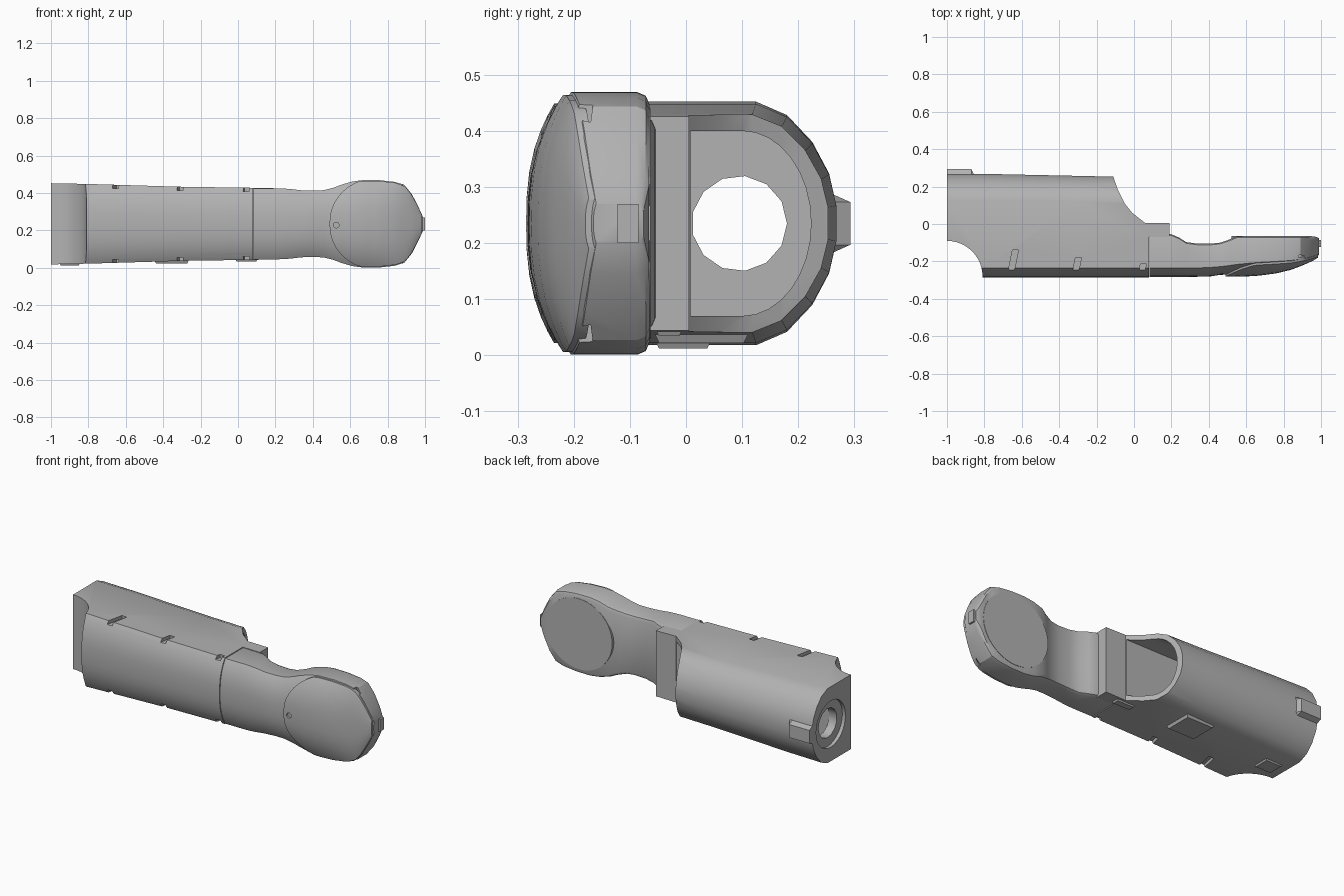
import bpy, bmesh, math
from mathutils import Vector

if "Cube" in bpy.data.objects:
    bpy.data.objects.remove(bpy.data.objects["Cube"], do_unlink=True)

MID = 0.235          # height of the long axis
STEPS = 14           # facets across the curved front

grey = bpy.data.materials.new("plain grey")
grey.use_nodes = True
grey.diffuse_color = (0.45, 0.45, 0.45, 1)
grey.node_tree.nodes["Principled BSDF"].inputs["Base Color"].default_value = grey.diffuse_color


def loft(name, rings):
    """Skin a list of equal-length closed rings and cap both ends."""
    bm = bmesh.new()
    loops = [[bm.verts.new(p) for p in ring] for ring in rings]
    n = len(loops[0])
    for a, b in zip(loops, loops[1:]):
        for i in range(n):
            j = (i + 1) % n
            bm.faces.new((a[i], a[j], b[j], b[i]))
    bm.faces.new(loops[0])
    bm.faces.new(loops[-1])
    bmesh.ops.recalc_face_normals(bm, faces=bm.faces)
    mesh = bpy.data.meshes.new(name)
    bm.to_mesh(mesh)
    bm.free()
    mesh.materials.append(grey)
    obj = bpy.data.objects.new(name, mesh)
    bpy.context.collection.objects.link(obj)
    return obj


def prism(name, pts, axis, lo, hi):
    """Extrude a flat outline along x, y or z."""
    def place(p, d):
        v = list(p)
        v.insert("xyz".index(axis), d)
        return Vector(v)
    return loft(name, [[place(p, d) for p in pts] for d in (lo, hi)])


def circle(a, b, r, n):
    return [(a + r * math.cos(math.tau * i / n), b + r * math.sin(math.tau * i / n))
            for i in range(n)]


def activate(obj):
    bpy.ops.object.select_all(action='DESELECT')
    obj.select_set(True)
    bpy.context.view_layer.objects.active = obj


def cut(obj, cutter):
    mod = obj.modifiers.new("cut", 'BOOLEAN')
    mod.operation = 'DIFFERENCE'
    mod.solver = 'EXACT'
    mod.object = cutter
    activate(obj)
    bpy.ops.object.modifier_apply(modifier=mod.name)
    bpy.data.objects.remove(cutter, do_unlink=True)


def bulge(yf, ys, k):
    """Front surface: yf on the axis, falling back to ys at the sides."""
    return ys + (yf - ys) * (1 - abs(k) ** 2.6)


def front_points(yf, ys, h):
    ks = [math.sin(math.pi * (i / STEPS - 0.5)) for i in range(STEPS + 1)]
    return [(bulge(yf, ys, k), h * k) for k in ks]


def ring_at(x, pts):
    return [Vector((x, y, MID + z)) for y, z in pts]


# Main housing: curved front, rounded back, slight taper
def housing_ring(x, h, back):
    half = [(0.125, 1), (0.18, 0.89), (0.225, 0.67), (0.255, 0.41), (0.268, 0.15)]
    side = [(y * back, z * h) for y, z in half]
    return ring_at(x, front_points(-0.285, -0.235, h) + side + [(y, -z) for y, z in reversed(side)])


housing = loft("housing", [housing_ring(-1, 0.217, 1), housing_ring(-0.8, 0.213, 1),
                           housing_ring(-0.3, 0.198, 0.96), housing_ring(0.19, 0.191, 0.92)])

# Scooped front corner, swept rear opening, and seat for the neck
cut(housing, prism("scoop_cutter", circle(-1, -0.28, 0.19, 48), "z", -1, 1))
sweep = [(-0.11, 0.4), (-0.11, 0.25), (-0.085, 0.18), (-0.05, 0.11), (-0.01, 0.06),
         (0.06, 0.005), (0.4, 0.005), (0.4, 0.4)]
cut(housing, prism("sweep_cutter", sweep, "z", -1, 1))
seat = [(0.08, -0.5), (0.4, -0.5), (0.4, -0.07), (0.08, -0.07)]
cut(housing, prism("seat_cutter", seat, "z", -1, 1))

# Hollow barrel with a recessed, bored end
arc = [(0.1 + 0.123 * math.sin(t), MID + 0.165 * math.cos(t))
       for t in (math.pi * i / 16 for i in range(17))]
cavity = [(0.008, MID + 0.165)] + arc + [(0.008, MID - 0.165)]
cut(housing, prism("cavity_cutter", cavity, "x", -0.93, 0.5))
cut(housing, prism("recess_cutter", circle(0.095, MID, 0.135, 32), "x", -1.1, -0.98))
cut(housing, prism("bore_cutter", circle(0.095, MID, 0.085, 13), "x", -1.2, -0.9))

# Slots along both long edges
for x, y0, y1, depth in ((-0.645, -0.25, -0.14, 0.19), (-0.305, -0.26, -0.18, 0.179),
                         (0.045, -0.265, -0.215, 0.174)):
    w, lean = 0.016, 0.1 * (y1 - y0)
    slot = [(x - w - lean, y0), (x + w - lean, y0), (x + w + lean, y1), (x - w + lean, y1)]
    for s in (1, -1):
        cut(housing, prism("slot_cutter", slot, "z", MID + s * depth, MID + s * 0.4))

# Pads on the underside
for i, (x0, x1, y0, y1, z) in enumerate(((-0.96, -0.84, -0.06, 0.05, 0.012),
                                         (-0.45, -0.26, -0.06, 0.115, 0.022),
                                         (-0.02, 0.11, -0.06, 0.0, 0.034))):
    rings = []
    for inset, level in ((0.012, z), (0, z + 0.025)):
        a, b, c, d = x0 + inset, x1 - inset, y0 + inset, y1 - inset
        rings.append([Vector((x, y, level)) for x, y in ((a, c), (b, c), (b, d), (a, d))])
    loft(f"underside_pad_{i + 1}", rings)

# Rear catch
catch = [(0.255, -0.055), (0.293, -0.038), (0.293, 0.038), (0.255, 0.055)]
loft("rear_catch", [ring_at(-1, catch), ring_at(-0.87, catch),
                    ring_at(-0.85, [(0.255, z) for y, z in catch])])

# Neck and head: x, front centre, front side, back, half height
rows = [(0.083, -0.283, -0.235, -0.05, 0.19), (0.2, -0.283, -0.235, -0.055, 0.19),
        (0.24, -0.283, -0.235, -0.072, 0.189), (0.28, -0.283, -0.235, -0.097, 0.186),
        (0.34, -0.282, -0.235, -0.105, 0.179), (0.41, -0.28, -0.232, -0.105, 0.177),
        (0.46, -0.272, -0.228, -0.1, 0.18), (0.51, -0.27, -0.222, -0.083, 0.193),
        (0.55, -0.27, -0.216, -0.066, 0.208), (0.61, -0.269, -0.21, -0.065, 0.226),
        (0.67, -0.265, -0.205, -0.065, 0.234), (0.76, -0.253, -0.2, -0.065, 0.233),
        (0.84, -0.234, -0.195, -0.065, 0.224), (0.89, -0.215, -0.188, -0.065, 0.208),
        (0.93, -0.198, -0.18, -0.065, 0.158), (0.965, -0.182, -0.17, -0.066, 0.09),
        (0.99, -0.165, -0.16, -0.076, 0.035)]


def neck_ring(x, yf, ys, yb, h):
    c = min(0.022, h * 0.4)
    side = [(yb - c, h), (yb - 0.3 * c, h - 0.3 * c), (yb, h - c)]
    return ring_at(x, front_points(yf, ys, h) + side + [(y, -z) for y, z in reversed(side)])


neck = loft("neck_and_head", [neck_ring(*row) for row in rows])

# Notches in the head rim
for s in (1, -1):
    notch = [(0.875, -0.205), (0.905, -0.21), (0.912, -0.17), (0.882, -0.165)]
    cut(neck, prism("notch_cutter", notch, "z", MID + s * 0.18, MID + s * 0.4))


# Raised egg-shaped plate following the front of the head
def head_row(x):
    for a, b in zip(rows, rows[1:]):
        if a[0] <= x <= b[0]:
            t = (x - a[0]) / (b[0] - a[0])
            return [p + (q - p) * t for p, q in zip(a, b)]


plate_rings = []
for i in range(25):
    u = i / 24
    x = 0.49 + 0.495 * u ** 1.5
    _, yf, ys, _, h = head_row(x)
    w = min(0.98 * h, 0.012 + 0.235 * math.sqrt(max(0, 1 - (1 - min(1, (x - 0.49) / 0.26)) ** 2)))
    ks = [w / h * math.sin(math.pi * (j / STEPS - 0.5)) for j in range(STEPS + 1)]
    front = [(bulge(yf, ys, k) - 0.011, h * k) for k in ks]
    rear = [(bulge(yf, ys, k) + 0.012, h * k) for k in reversed(ks)]
    plate_rings.append(ring_at(x, front + rear))
plate = loft("front_plate", plate_rings)
cut(plate, prism("pin_cutter", circle(0.525, 0.228, 0.015, 16), "y", -0.4, -0.271))

# Round disc on the back of the head, and the tip catch
disc = [(0.735 + 0.215 * math.cos(t), MID + 0.205 * math.sin(t))
        for t in (math.tau * i / 48 for i in range(48))]
prism("back_disc", disc, "y", -0.08, -0.063)
tip = [(-0.122, -0.035), (-0.085, -0.035), (-0.085, 0.035), (-0.122, 0.035)]
loft("tip_catch", [ring_at(0.96, tip), ring_at(1, tip)])

# Smooth curved surfaces, keep edges crisp
for obj in list(bpy.context.scene.objects):
    if obj.type == 'MESH' and grey.name in obj.data.materials:
        activate(obj)
        bpy.ops.object.shade_smooth_by_angle(angle=math.radians(30))
